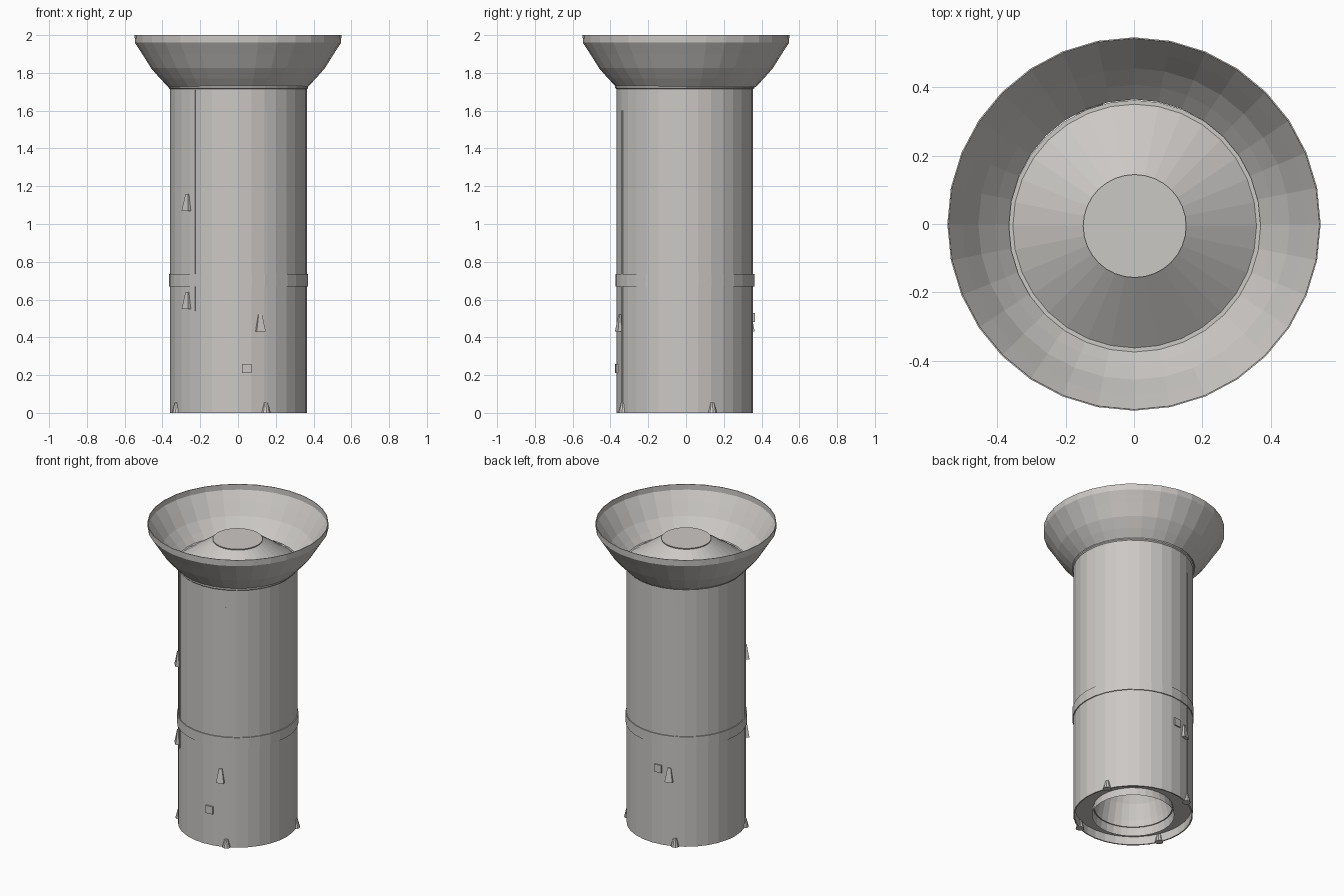
import bpy, bmesh, math
from mathutils import Matrix, Vector

if "Cube" in bpy.data.objects:
    bpy.data.objects.remove(bpy.data.objects["Cube"])

SIDES = 32
CX, CY = 0.002, -0.006      # body axis
R = 0.362                   # body radius

grey = bpy.data.materials.new("warm_grey")
grey.diffuse_color = (0.60, 0.58, 0.56, 1)
grey.use_nodes = True
grey.node_tree.nodes["Principled BSDF"].inputs["Base Color"].default_value = grey.diffuse_color


def finish(name, bm):
    bmesh.ops.recalc_face_normals(bm, faces=bm.faces)
    me = bpy.data.meshes.new(name)
    bm.to_mesh(me)
    bm.free()
    me.materials.append(grey)
    ob = bpy.data.objects.new(name, me)
    bpy.context.collection.objects.link(ob)
    return ob


def lathe(name, profile, centre=(CX, CY), closed=True):
    """Spin (radius, z) points round a vertical axis; radius 0 makes a cap."""
    bm = bmesh.new()
    rings = []
    for r, z in profile:
        n = SIDES if r > 0 else 1
        rings.append([bm.verts.new((centre[0] + r * math.cos(math.tau * i / SIDES),
                                    centre[1] + r * math.sin(math.tau * i / SIDES), z))
                      for i in range(n)])
    pairs = list(zip(rings, rings[1:]))
    if closed:
        pairs.append((rings[-1], rings[0]))
    for a, b in pairs:
        for i in range(SIDES):
            j = (i + 1) % SIDES
            quad = [a[i % len(a)], a[j % len(a)], b[j % len(b)], b[i % len(b)]]
            quad = list(dict.fromkeys(quad))
            if len(quad) > 2:
                bm.faces.new(quad)
    return finish(name, bm)


def on_wall(name, angle, z, bottom, top, height):
    """Tapered block on the body wall; bottom/top are (width, protrusion)."""
    bm = bmesh.new()
    bmesh.ops.create_cube(bm, size=1)
    for v in bm.verts:
        w, d = top if v.co.z > 0 else bottom
        v.co = Vector((R + (d if v.co.x > 0 else -0.012), v.co.y * w, z + (v.co.z + 0.5) * height))
    turn = Matrix.Translation((CX, CY, 0)) @ Matrix.Rotation(math.radians(angle), 4, 'Z')
    bm.transform(turn)
    return finish(name, bm)


def half_cone(name, angle, z, r1, r2, height):
    """Small rounded fairing half sunk into the body wall."""
    bm = bmesh.new()
    bmesh.ops.create_cone(bm, cap_ends=True, segments=10, radius1=r1, radius2=r2, depth=height)
    turn = Matrix.Translation((CX, CY, z + height / 2)) @ Matrix.Rotation(math.radians(angle), 4, 'Z')
    bm.transform(turn @ Matrix.Translation((R - 0.004, 0, 0)))
    return finish(name, bm)


# main tube, band and neck ring
lathe("body_tube", [(R, 0), (R, 1.73), (R - 0.008, 1.73), (R - 0.008, 0)])
lathe("middle_band", [(R - 0.004, 0.67), (0.368, 0.67), (0.368, 0.735), (R - 0.004, 0.735)])
lathe("neck_ring", [(R - 0.004, 1.71), (0.369, 1.72), (0.369, 1.74), (R - 0.008, 1.74)])

# flared collar, thin walled and open at the top
outer = [(0.369, 1.725), (0.412, 1.77), (0.46, 1.825), (0.507, 1.90), (0.546, 1.96), (0.547, 2.0)]
lathe("flared_collar", outer + [(r - 0.004, z + (0.004 if z < 1.99 else 0)) for r, z in reversed(outer)],
      centre=(0, 0))

# conical dome inside the collar with a flat hatch
lathe("dome", [(0.357, 1.74), (0.15, 1.885)], closed=False)
lathe("dome_hatch", [(0.148, 1.88), (0.151, 1.892), (0, 1.892)], closed=False)

# underside: recessed plate and nozzle bell
lathe("base_plate", [(R - 0.004, 0.055), (0.235, 0.055)], closed=False)
lathe("nozzle_bell", [(0.25, 0), (0.235, 0.1), (0.21, 0.2), (0.165, 0.3), (0.10, 0.38), (0, 0.38)],
      closed=False)

# long cable runs on opposite sides, plus a third one on the front left
for angle, z0, z1 in ((-66, 0, 1.6), (114, 0, 1.6), (-130, 0.54, 1.71)):
    on_wall("cable_run", angle, z0, (0.010, 0.003), (0.010, 0.003), z1 - z0)

# tapered fairings beside the cable runs
for angle, z in ((-71.5, 0.43), (108.5, 0.43), (-138, 0.55), (-138, 1.07)):
    on_wall("fairing", angle, z, (0.05, 0.02), (0.02, 0.006), 0.09)

# small square hatches
for angle, z in ((-83, 0.21), (97, 0.48)):
    on_wall("square_hatch", angle, z, (0.05, 0.008), (0.05, 0.008), 0.05)

# four hold-down lugs round the foot
for k in range(4):
    half_cone("foot_lug", -66 + 90 * k, 0, 0.026, 0.012, 0.055)
